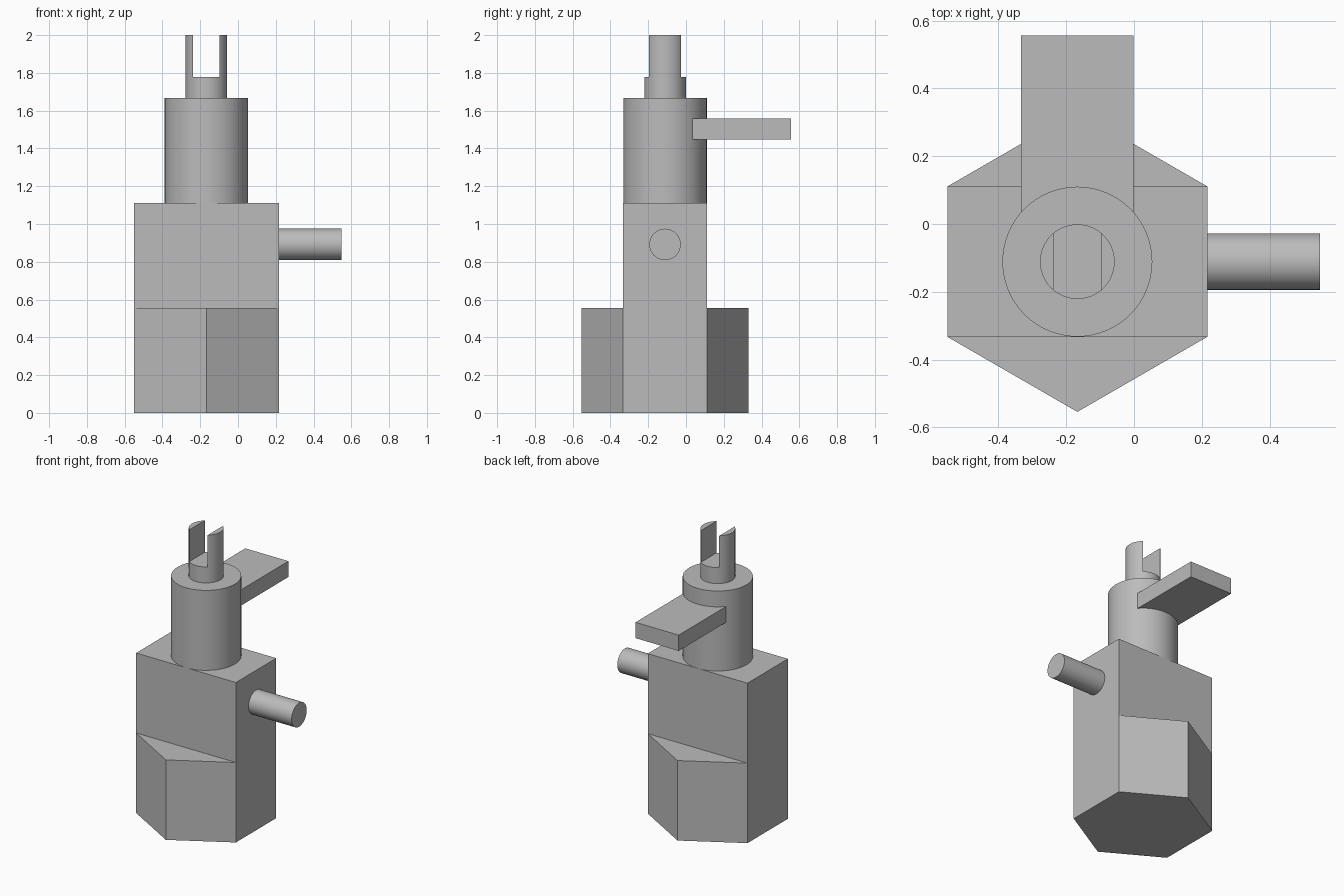
import bpy, bmesh, math
from mathutils import Matrix, Vector

cube = bpy.data.objects.get("Cube")
if cube:
    bpy.data.objects.remove(cube, do_unlink=True)

AX, AY = -0.167, -0.111      # main vertical axis
R = 0.443                    # hexagon corner radius
STEP = 0.556                 # top of the hexagonal foot
TOP = 2 * STEP               # top of the block

grey = bpy.data.materials.new("plain grey")
grey.use_nodes = True
colour = (0.5, 0.5, 0.5, 1)
grey.diffuse_color = colour
grey.node_tree.nodes["Principled BSDF"].inputs["Base Color"].default_value = colour


def finish(bm, name, smooth=False):
    bmesh.ops.recalc_face_normals(bm, faces=bm.faces)
    mesh = bpy.data.meshes.new(name)
    bm.to_mesh(mesh)
    bm.free()
    mesh.materials.append(grey)
    obj = bpy.data.objects.new(name, mesh)
    bpy.context.collection.objects.link(obj)
    if smooth:
        smooth_sides(obj)
    return obj


def smooth_sides(obj):
    bpy.ops.object.select_all(action='DESELECT')
    obj.select_set(True)
    bpy.context.view_layer.objects.active = obj
    bpy.ops.object.shade_smooth_by_angle(angle=math.radians(30))


def cylinder(name, radius, start, end):
    start, end = Vector(start), Vector(end)
    axis = end - start
    turn = axis.to_track_quat('Z', 'Y').to_matrix().to_4x4()
    bm = bmesh.new()
    bmesh.ops.create_cone(bm, cap_ends=True, segments=64, radius1=radius,
                          radius2=radius, depth=axis.length,
                          matrix=Matrix.Translation((start + end) / 2) @ turn)
    return finish(bm, name, True)


def box(name, low, high):
    low, high = Vector(low), Vector(high)
    bm = bmesh.new()
    bmesh.ops.create_cube(bm, size=1, matrix=Matrix.Translation((low + high) / 2)
                          @ Matrix.Diagonal((*(high - low), 1)))
    return finish(bm, name)


# Hexagonal foot whose middle rises into a rectangular block
bm = bmesh.new()
ring = []
for i in range(6):
    a = math.radians(30 + 60 * i)
    ring.append(bm.verts.new((AX + R * math.cos(a), AY + R * math.sin(a), 0)))
base = bm.faces.new(ring)
ext = bmesh.ops.extrude_face_region(bm, geom=[base], use_keep_orig=True)
upper = [v for v in ext["geom"] if isinstance(v, bmesh.types.BMVert)]
bmesh.ops.translate(bm, verts=upper, vec=(0, 0, STEP))
for side in (1, -1):
    pair = [v for v in upper if abs(v.co.y - AY - side * R / 2) < 0.01]
    bmesh.ops.connect_verts(bm, verts=pair)
middle = next(f for f in bm.faces if len(f.verts) == 4
              and all(v.co.z > STEP - 0.01 for v in f.verts))
ext = bmesh.ops.extrude_face_region(bm, geom=[middle])
raised = [v for v in ext["geom"] if isinstance(v, bmesh.types.BMVert)]
bmesh.ops.translate(bm, verts=raised, vec=(0, 0, TOP - STEP))
if middle.is_valid:
    bmesh.ops.delete(bm, geom=[middle], context='FACES_ONLY')
bmesh.ops.recalc_face_normals(bm, faces=bm.faces)
bmesh.ops.dissolve_limit(bm, angle_limit=0.01, verts=bm.verts, edges=bm.edges)
finish(bm, "body_block")

# Round neck and slotted stem
cylinder("neck", 0.221, (AX, AY, TOP), (AX, AY, 1.668))
stem = cylinder("slotted_stem", 0.11, (AX, AY, 1.668), (AX, AY, 2))
slot = box("slot_cutter", (AX - 0.07, AY - 0.2, 1.779), (AX + 0.07, AY + 0.2, 2.1))
cut = stem.modifiers.new("slot", 'BOOLEAN')
cut.operation = 'DIFFERENCE'
cut.solver = 'EXACT'
cut.object = slot
bpy.context.view_layer.objects.active = stem
bpy.ops.object.modifier_apply(modifier=cut.name)
bpy.data.objects.remove(slot, do_unlink=True)
smooth_sides(stem)

# Flat lever at the back and round peg on the left
box("back_lever", (AX - 0.166, 0.02, 1.448), (AX + 0.166, 0.556, 1.558))
cylinder("side_peg", 0.083, (AX + R * math.cos(math.pi / 6), AY, 0.892),
         (0.548, AY, 0.892))
